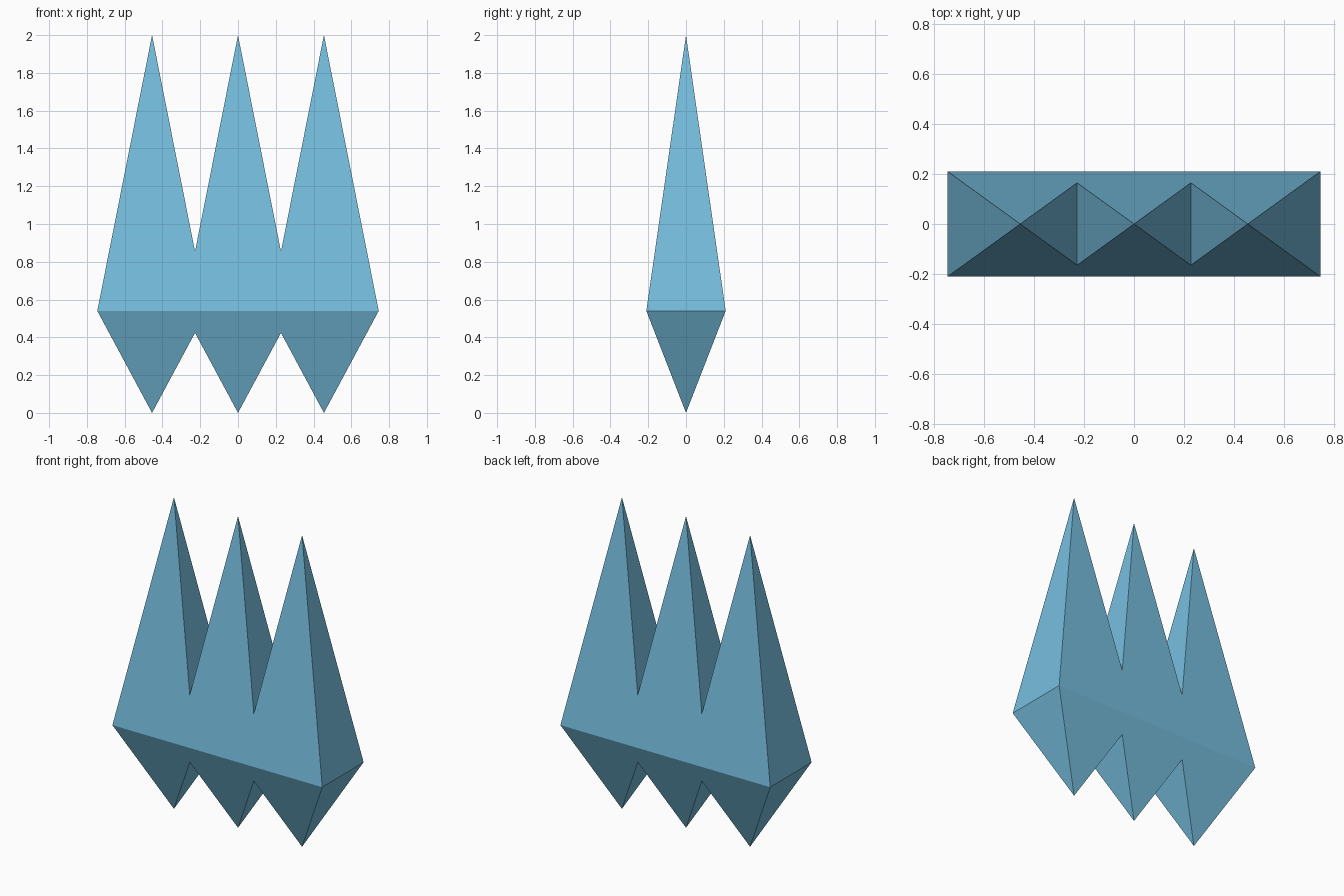
import bpy, bmesh

if "Cube" in bpy.data.objects:
    bpy.data.objects.remove(bpy.data.objects["Cube"])

# Crystal cluster: three merged double pyramids in a row
SPACING, HALF_W, HALF_D = 0.455, 0.29, 0.21
WAIST, TOP = 0.54, 2.0

mat = bpy.data.materials.new("ice_blue")
mat.diffuse_color = (0.181, 0.515, 0.73, 1)
mat.use_nodes = True
mat.node_tree.nodes["Principled BSDF"].inputs["Base Color"].default_value = mat.diffuse_color

bm = bmesh.new()
tip_x = [-SPACING, 0, SPACING]
valley_x = [-SPACING / 2, SPACING / 2]
end_x = SPACING + HALF_W
near = 1 - SPACING / 2 / HALF_W          # how far up from waist to valley... 1 = tip


def pair(x, y, z):
    """Front and back vertices at the same x and z."""
    return bm.verts.new((x, -y, z)), bm.verts.new((x, y, z))


# Waist corners shared by the upper and lower spikes
left, right = pair(-end_x, HALF_D, WAIST), pair(end_x, HALF_D, WAIST)

for tip_z in (TOP, 0.0):
    tips = [bm.verts.new((x, 0, tip_z)) for x in tip_x]
    # Valleys lie where neighbouring spikes meet
    t = SPACING / 2 / HALF_W
    valleys = [pair(x, HALF_D * t, tip_z + (WAIST - tip_z) * t) for x in valley_x]
    # Broad front and back faces with a zigzag outline
    for s in (0, 1):
        bm.faces.new([left[s], right[s], tips[2], valleys[1][s],
                      tips[1], valleys[0][s], tips[0]])
    # Triangular flanks on both sides of every spike
    bases = [left, valleys[0], valleys[1], right]
    for i, tip in enumerate(tips):
        for base in (bases[i], bases[i + 1]):
            bm.faces.new([base[0], base[1], tip])

bmesh.ops.recalc_face_normals(bm, faces=bm.faces)
mesh = bpy.data.meshes.new("crystal_cluster")
bm.to_mesh(mesh)
bm.free()
mesh.materials.append(mat)
obj = bpy.data.objects.new("crystal_cluster", mesh)
bpy.context.collection.objects.link(obj)
